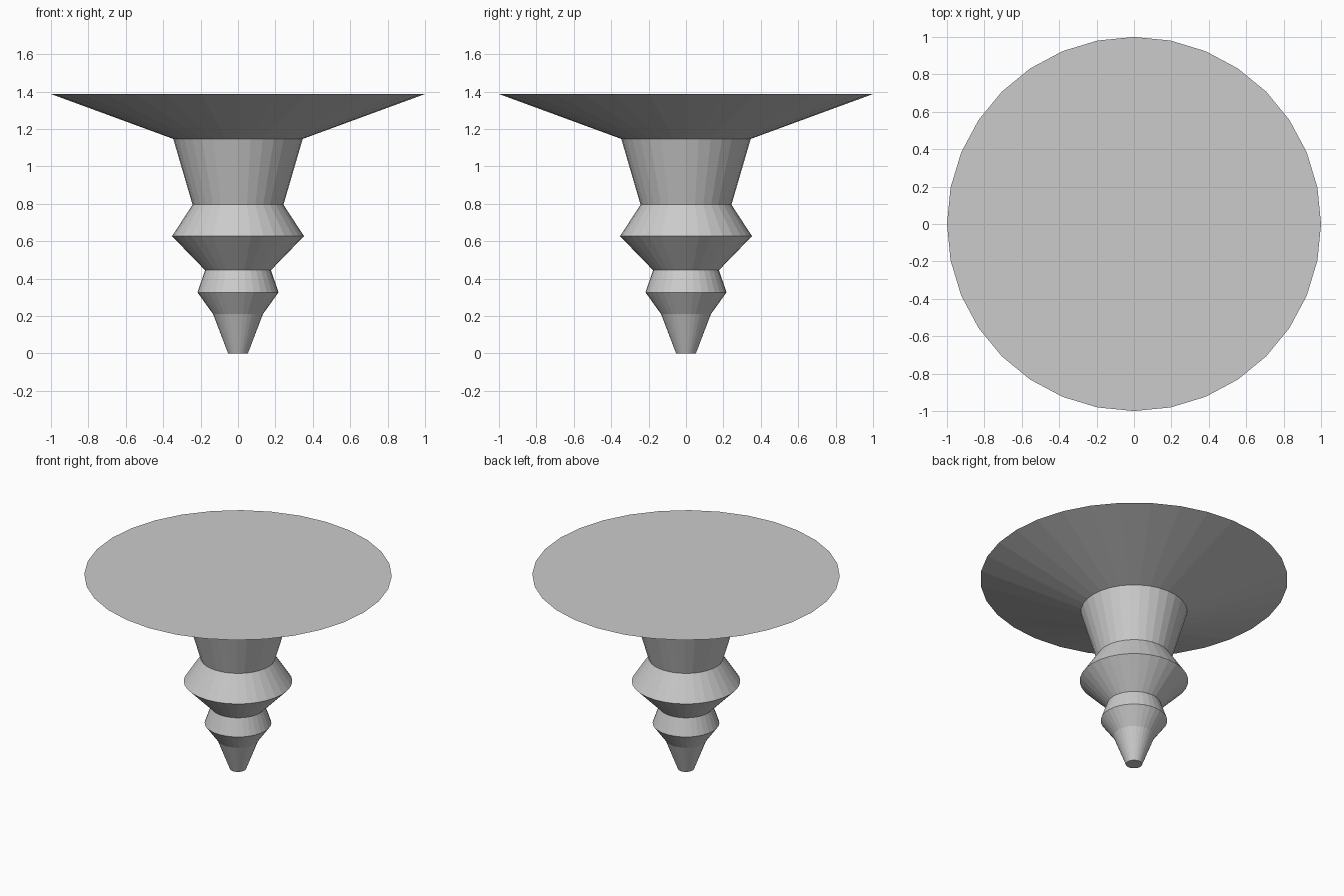
import bpy, bmesh
from math import cos, sin, pi

if "Cube" in bpy.data.objects:
    bpy.data.objects.remove(bpy.data.objects["Cube"])

SIDES = 32

# Turned profile from the tip up: (radius, height)
PROFILE = [(0.053, 0.0), (0.133, 0.21), (0.217, 0.327), (0.176, 0.445),
           (0.353, 0.627), (0.243, 0.795), (0.346, 1.147), (1.0, 1.387)]


def lathe(name, profile):
    """Closed faceted solid of revolution with flat end caps."""
    bm = bmesh.new()
    rings = [[bm.verts.new((r * cos(2 * pi * i / SIDES), r * sin(2 * pi * i / SIDES), z))
              for i in range(SIDES)] for r, z in profile]
    for low, high in zip(rings, rings[1:]):
        for i in range(SIDES):
            j = (i + 1) % SIDES
            bm.faces.new((low[i], low[j], high[j], high[i]))
    bm.faces.new(rings[0][::-1])
    bm.faces.new(rings[-1])
    mesh = bpy.data.meshes.new(name)
    bm.to_mesh(mesh)
    bm.free()
    obj = bpy.data.objects.new(name, mesh)
    bpy.context.collection.objects.link(obj)
    return obj


# Tapered pedestal with a wide flat top
lathe("turned_pedestal", PROFILE)
